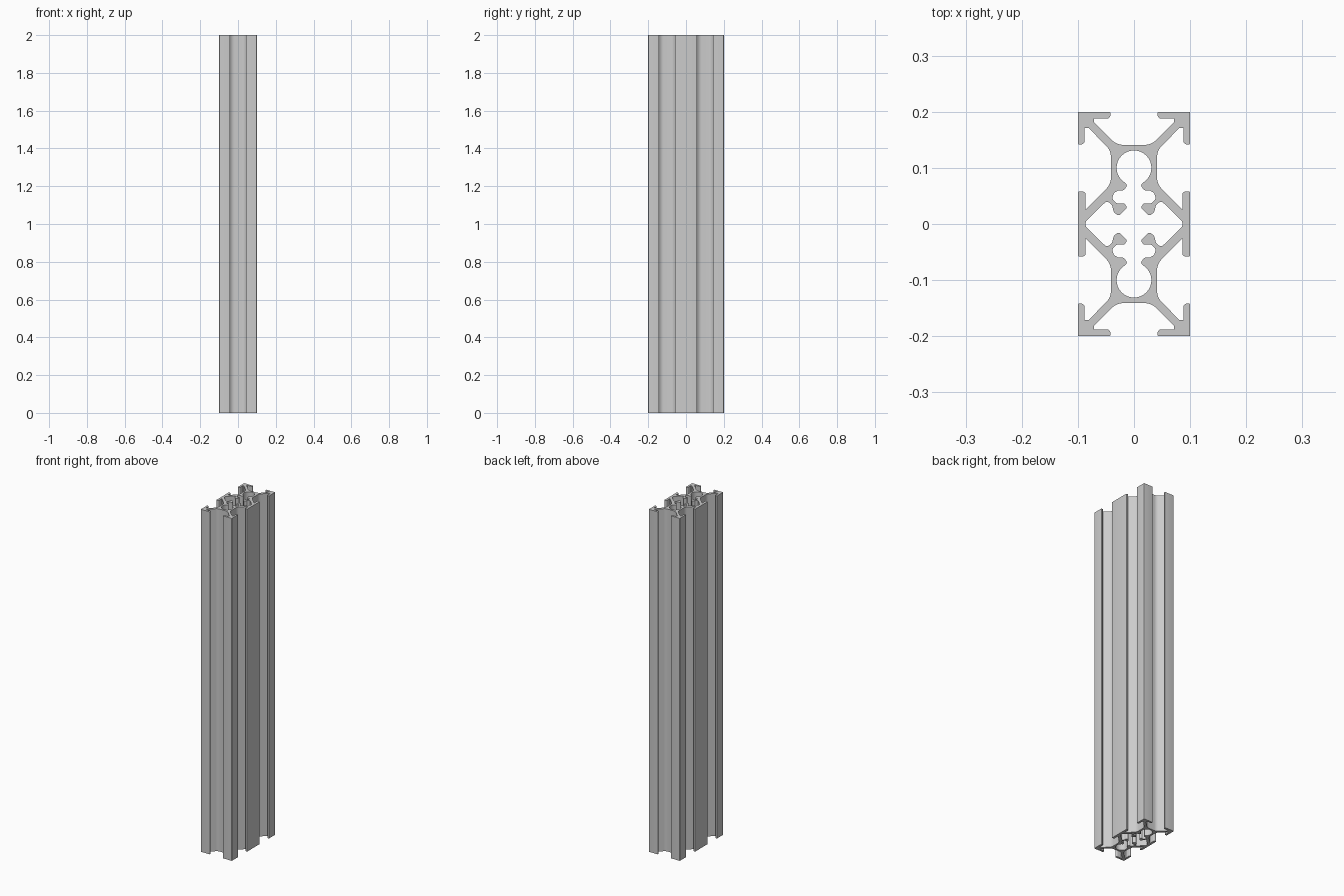
import bpy
import bmesh
from math import sin, cos, tan, radians
from mathutils import Vector

HEIGHT = 2.0

cube = bpy.data.objects.get("Cube")
if cube:
    bpy.data.objects.remove(cube, do_unlink=True)


def fillet(prev, corner, nxt, radius, steps=6):
    """Round one corner with an arc that touches both neighbouring edges."""
    if radius == 0:
        return [corner]
    a, b = (prev - corner).normalized(), (nxt - corner).normalized()
    half = a.angle(b) / 2
    reach = min(radius / tan(half), 0.49 * (prev - corner).length,
                0.49 * (nxt - corner).length)
    radius = reach * tan(half)
    centre = corner + (a + b).normalized() * radius / sin(half)
    u = (corner + a * reach - centre).normalized()
    v = (corner + b * reach - centre).normalized()
    return [centre + u.slerp(v, i / steps).normalized() * radius for i in range(steps + 1)]


def rounded(points):
    """Turn (x, y, corner radius) points into a closed rounded outline."""
    pos = [Vector(p[:2]) for p in points]
    out = []
    for i, p in enumerate(points):
        out += fillet(pos[i - 1], pos[i], pos[(i + 1) % len(pos)], p[2])
    return out


# Upper T-slot: wall, diagonal web and lip, mirrored about the web's diagonal
half_web = [(0.031, 0.041, 0.03), (0.071, 0.081, 0), (0.071, 0.088, 0),
            (0.042, 0.088, 0.006), (0.042, 0.1, 0.002)]
web = half_web + [(0.1, 0.1, 0.002)] + [(y, x, r) for x, y, r in reversed(half_web)]
outer = [(0, 0.141, 0)] + [(x, y + 0.1, r) for x, y, r in web]

# Middle flange on the side wall
flange = [(0.041, 0.071, 0.03), (0.086, 0.026, 0), (0.086, 0.058, 0.006),
          (0.1, 0.058, 0.002), (0.1, 0, 0)]

# Hollow core: flange pocket, then the hooked spring tongue up to the bore
core = [(0.086, 0, 0), (0.086, 0.004, 0.003), (0.048, 0.042, 0.006),
        (0.039, 0.033, 0.006), (0.036, 0.021, 0.006), (0.027, 0.014, 0.005),
        (0.012, 0.029, 0.005), (0.017, 0.037, 0.005), (0.030, 0.036, 0.006),
        (0.039, 0.045, 0.006), (0.036, 0.055, 0.006), (0.028, 0.060, 0.006),
        (0.018, 0.060, 0.006), (0.012, 0.069, 0.005)]
bore = [(0.031 * cos(radians(t)), 0.1 + 0.031 * sin(radians(t)), 0)
        for t in range(-60, 90, 10)] + [(0, 0.131, 0)]

# Extrude a quarter of the section and open its two mirror seams
bm = bmesh.new()
face = bm.faces.new([bm.verts.new((p.x, p.y, 0)) for p in rounded(outer + flange + core + bore)])
result = bmesh.ops.extrude_face_region(bm, geom=[face], use_keep_orig=True)
top = [g for g in result["geom"] if isinstance(g, bmesh.types.BMVert)]
bmesh.ops.translate(bm, verts=top, vec=(0, 0, HEIGHT))
bmesh.ops.recalc_face_normals(bm, faces=bm.faces[:])
seams = [f for f in bm.faces
         if any(all(abs(v.co[axis]) < 1e-6 for v in f.verts) for axis in (0, 1))]
bmesh.ops.delete(bm, geom=seams, context="FACES")

mesh = bpy.data.meshes.new("slotted_rail")
bm.to_mesh(mesh)
bm.free()
rail = bpy.data.objects.new("slotted_rail", mesh)
bpy.context.collection.objects.link(rail)

# Bare aluminium
metal = bpy.data.materials.new("aluminium_grey")
metal.use_nodes = True
colour = (0.6, 0.6, 0.6, 1)
metal.diffuse_color = colour
metal.node_tree.nodes["Principled BSDF"].inputs["Base Color"].default_value = colour
mesh.materials.append(metal)

# Mirror to the full section
mirror = rail.modifiers.new("four_quarters", "MIRROR")
mirror.use_axis = (True, True, False)
mirror.merge_threshold = 0.0001

bpy.ops.object.select_all(action="DESELECT")
rail.select_set(True)
bpy.context.view_layer.objects.active = rail
bpy.ops.object.modifier_apply(modifier=mirror.name)
bpy.ops.object.shade_smooth_by_angle(angle=radians(30))
